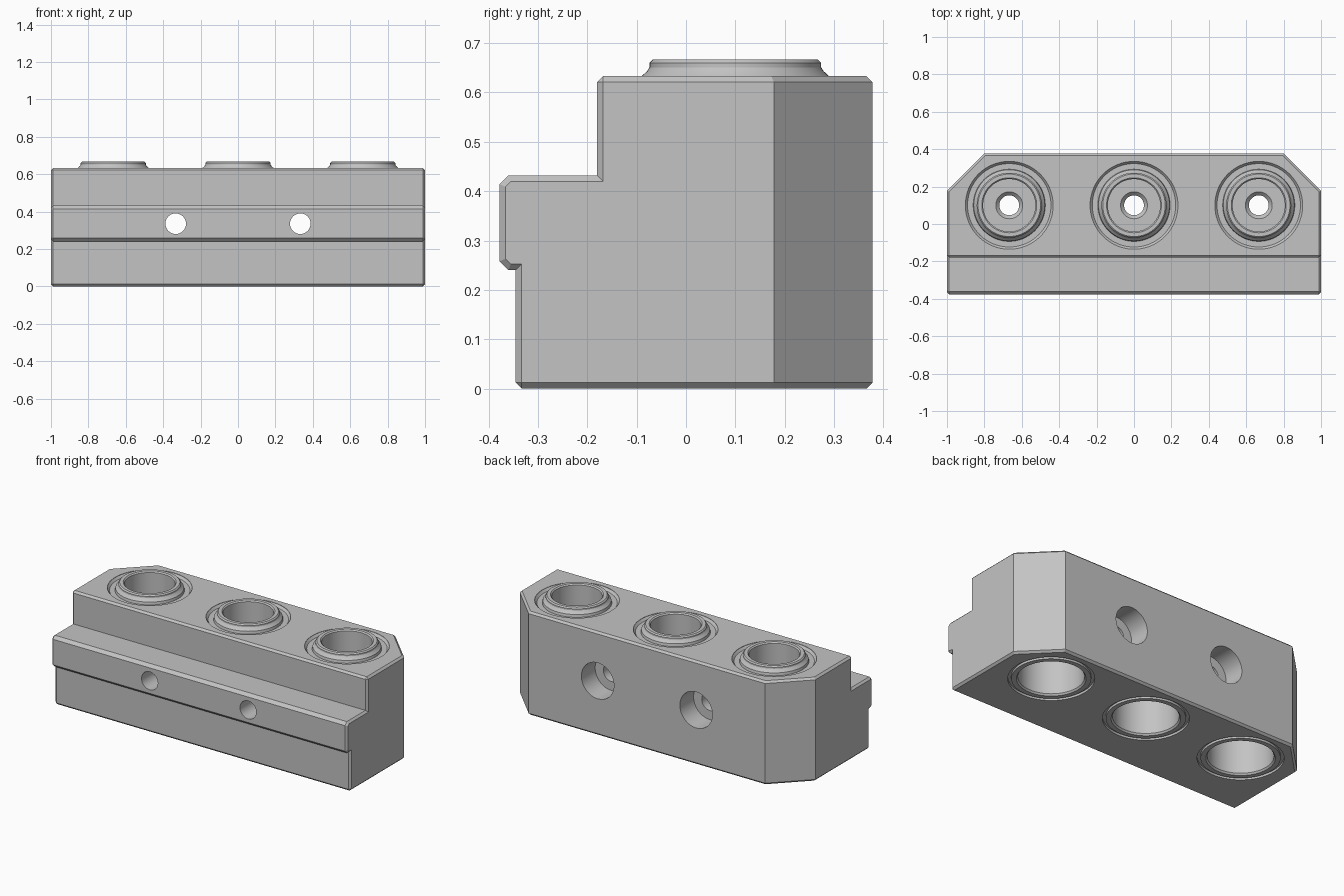
import bpy, bmesh, math
from mathutils import Vector

cube = bpy.data.objects.get("Cube")
if cube:
    bpy.data.objects.remove(cube, do_unlink=True)

grey = bpy.data.materials.new("machined grey")
grey.use_nodes = True
colour = (0.55, 0.55, 0.55, 1)
grey.diffuse_color = colour
grey.node_tree.nodes["Principled BSDF"].inputs["Base Color"].default_value = colour

SEGMENTS = 64
CHAMFER = 0.012
PORT_Y = 0.1
SCREW_Z = 0.335


def to_object(bm, name):
    bmesh.ops.recalc_face_normals(bm, faces=bm.faces[:])
    mesh = bpy.data.meshes.new(name)
    bm.to_mesh(mesh)
    bm.free()
    mesh.materials.append(grey)
    obj = bpy.data.objects.new(name, mesh)
    bpy.context.collection.objects.link(obj)
    return obj


def activate(obj):
    bpy.ops.object.select_all(action='DESELECT')
    obj.select_set(True)
    bpy.context.view_layer.objects.active = obj


def smooth(obj):
    activate(obj)
    bpy.ops.object.shade_smooth_by_angle(angle=math.radians(25))


def lathe(name, profile):
    """Turn a closed (radius, z) loop around the z axis."""
    bm = bmesh.new()
    rings = []
    for i in range(SEGMENTS):
        a = 2 * math.pi * i / SEGMENTS
        rings.append([bm.verts.new((r * math.cos(a), r * math.sin(a), z)) for r, z in profile])
    n = len(profile)
    for i in range(SEGMENTS):
        a, b = rings[i], rings[(i + 1) % SEGMENTS]
        for j in range(n):
            k = (j + 1) % n
            bm.faces.new((a[j], b[j], b[k], a[k]))
    return to_object(bm, name)


def cut_cylinder(target, radius, start, end):
    """Drill a round hole from start to end."""
    start, end = Vector(start), Vector(end)
    axis = end - start
    bm = bmesh.new()
    bmesh.ops.create_cone(bm, cap_ends=True, segments=SEGMENTS, radius1=radius,
                          radius2=radius, depth=axis.length)
    bm.transform(axis.to_track_quat('Z', 'Y').to_matrix().to_4x4())
    bmesh.ops.translate(bm, verts=bm.verts[:], vec=(start + end) / 2)
    cutter = to_object(bm, "drill")
    cutter.hide_render = True
    activate(target)
    mod = target.modifiers.new("hole", 'BOOLEAN')
    mod.operation = 'DIFFERENCE'
    mod.solver = 'EXACT'
    mod.object = cutter
    bpy.ops.object.modifier_apply(modifier=mod.name)
    bpy.data.objects.remove(cutter, do_unlink=True)


# Block: stepped side profile with a front lip, swept along x
side = [(-0.345, 0), (0.378, 0), (0.378, 0.633), (-0.18, 0.633), (-0.18, 0.432),
        (-0.36, 0.432), (-0.378, 0.414), (-0.378, 0.258), (-0.36, 0.24), (-0.345, 0.24)]
bm = bmesh.new()
face = bm.faces.new([bm.verts.new((-1, y, z)) for y, z in side])
swept = bmesh.ops.extrude_face_region(bm, geom=[face])
bmesh.ops.translate(bm, verts=[g for g in swept["geom"] if isinstance(g, bmesh.types.BMVert)],
                    vec=(2, 0, 0))

# Slanted rear corners
for s in (1, -1):
    cut = bmesh.ops.bisect_plane(bm, geom=bm.verts[:] + bm.edges[:] + bm.faces[:],
                                 plane_co=(s, 0.178, 0), plane_no=(s, 1, 0), clear_outer=True)
    bmesh.ops.edgeloop_fill(bm, edges=[g for g in cut["geom_cut"]
                                       if isinstance(g, bmesh.types.BMEdge)])
bmesh.ops.recalc_face_normals(bm, faces=bm.faces[:])
bm.normal_update()


def wants_chamfer(edge):
    a, b = (v.co for v in edge.verts)
    mid, run = (a + b) / 2, b - a
    rear_upright = abs(run.z) > 0.1 and mid.y > 0.1
    lip_corner = abs(run.x) > 0.5 and mid.y < -0.35
    return edge.is_convex and edge.calc_face_angle() > 0.1 and not rear_upright and not lip_corner


bmesh.ops.bevel(bm, geom=[e for e in bm.edges if wants_chamfer(e)], offset=CHAMFER,
                offset_type='OFFSET', segments=1, affect='EDGES')
block = to_object(bm, "block")

# Port openings and counterbored cross holes
ports = {"right": -0.667, "middle": 0, "left": 0.667}
for x in ports.values():
    cut_cylinder(block, 0.235, (x, PORT_Y, -0.1), (x, PORT_Y, 0.8))
for x in (-0.333, 0.333):
    cut_cylinder(block, 0.055, (x, -0.5, SCREW_Z), (x, 0.5, SCREW_Z))
    cut_cylinder(block, 0.11, (x, 0.245, SCREW_Z), (x, 0.5, SCREW_Z))
smooth(block)

# Port sleeves: lower socket, narrow neck, upper bore, flared collar and moat
sleeve = [(0.235, 0.014), (0.216, 0.014), (0.216, 0), (0.188, 0), (0.18, 0.01),
          (0.18, 0.31), (0.053, 0.31), (0.053, 0.4), (0.072, 0.42), (0.14, 0.42),
          (0.14, 0.66), (0.147, 0.667), (0.167, 0.667), (0.174, 0.66), (0.174, 0.651),
          (0.179, 0.643), (0.19, 0.633), (0.193, 0.617), (0.223, 0.617), (0.235, 0.631)]
for label, x in ports.items():
    obj = lathe(label + "_port_sleeve", sleeve)
    obj.location = (x, PORT_Y, 0)
    smooth(obj)
